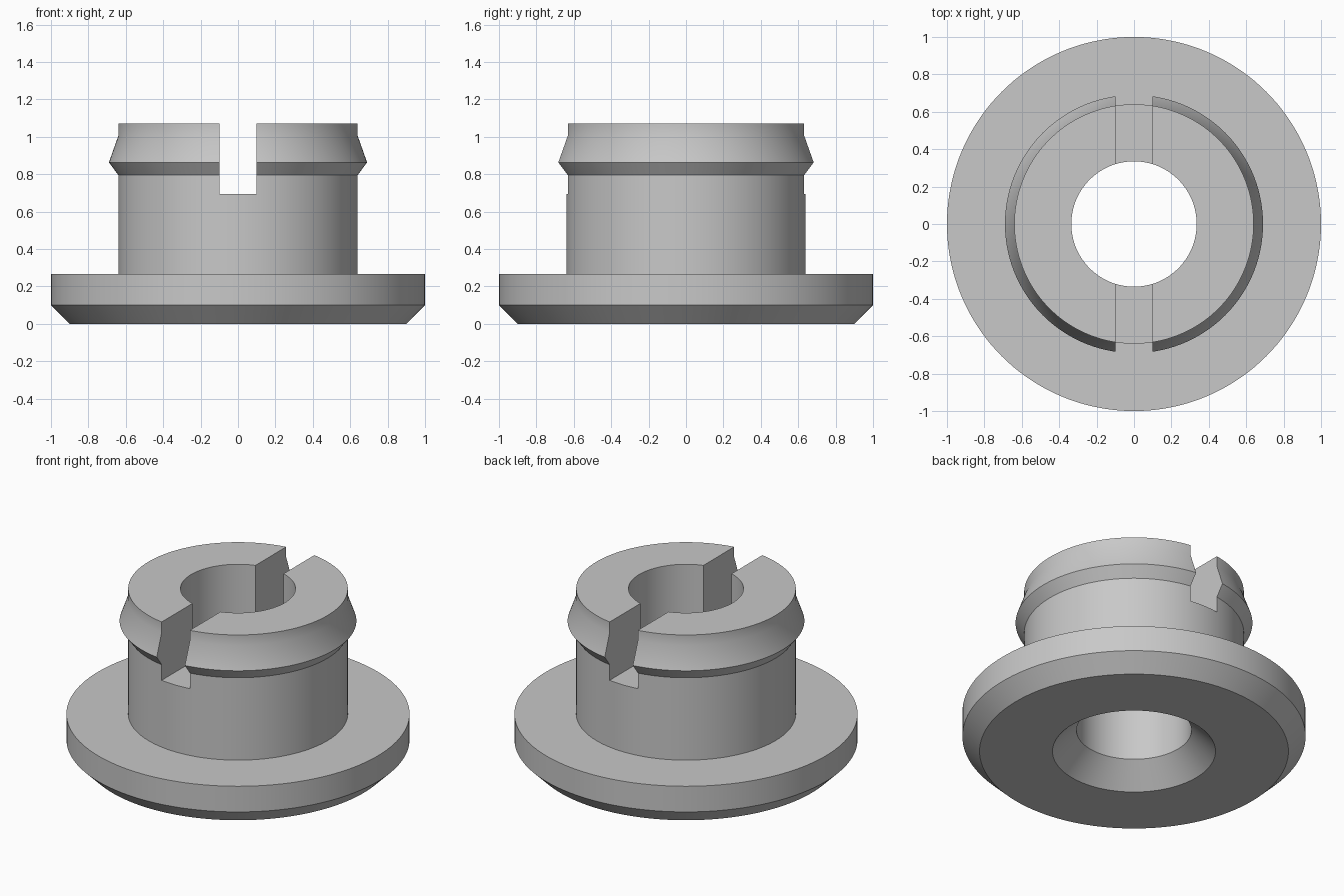
import bpy, bmesh, math
from mathutils import Matrix

cube = bpy.data.objects.get("Cube")
if cube:
    bpy.data.objects.remove(cube, do_unlink=True)

SEGMENTS = 144


def add_object(name, bm):
    bmesh.ops.recalc_face_normals(bm, faces=bm.faces)
    mesh = bpy.data.meshes.new(name)
    bm.to_mesh(mesh)
    bm.free()
    obj = bpy.data.objects.new(name, mesh)
    bpy.context.collection.objects.link(obj)
    return obj


def lathe(name, profile):
    """Spin a closed (radius, z) profile around the z axis."""
    bm = bmesh.new()
    verts = [bm.verts.new((r, 0, z)) for r, z in profile]
    edges = [bm.edges.new((a, b)) for a, b in zip(verts, verts[1:] + verts[:1])]
    bmesh.ops.spin(bm, geom=verts + edges, cent=(0, 0, 0), axis=(0, 0, 1),
                   angle=math.tau, steps=SEGMENTS)
    bmesh.ops.remove_doubles(bm, verts=bm.verts, dist=1e-4)
    return add_object(name, bm)


# Flanged bushing: chamfered flange, barrel, snap ridge, countersunk bore
bushing = lathe("flanged_bushing", [
    (0.475, 0), (0.9, 0), (1, 0.1), (1, 0.265),      # flange
    (0.64, 0.265), (0.64, 0.795),                    # barrel
    (0.69, 0.863), (0.64, 1.005), (0.64, 1.07),      # snap ridge and rim
    (0.335, 1.07), (0.335, 0.14),                    # bore
])

# Slot cut front to back through the upper barrel
bm = bmesh.new()
bmesh.ops.create_cube(bm, size=1, matrix=Matrix.Translation((0, 0, 0.995))
                      @ Matrix.Diagonal((0.2, 2, 0.6, 1)))
cutter = add_object("slot_cutter", bm)
cutter.hide_render = True

slot = bushing.modifiers.new("slot", 'BOOLEAN')
slot.operation = 'DIFFERENCE'
slot.solver = 'EXACT'
slot.object = cutter

bpy.ops.object.select_all(action='DESELECT')
bushing.select_set(True)
bpy.context.view_layer.objects.active = bushing
bpy.ops.object.modifier_apply(modifier=slot.name)
bpy.data.objects.remove(cutter, do_unlink=True)

# Single grey material
grey = bpy.data.materials.new("plain_grey")
grey.use_nodes = True
colour = (0.58, 0.58, 0.58, 1)
grey.diffuse_color = colour
grey.node_tree.nodes["Principled BSDF"].inputs["Base Color"].default_value = colour
bushing.data.materials.clear()
bushing.data.materials.append(grey)

bpy.ops.object.shade_smooth_by_angle(angle=math.radians(30))
